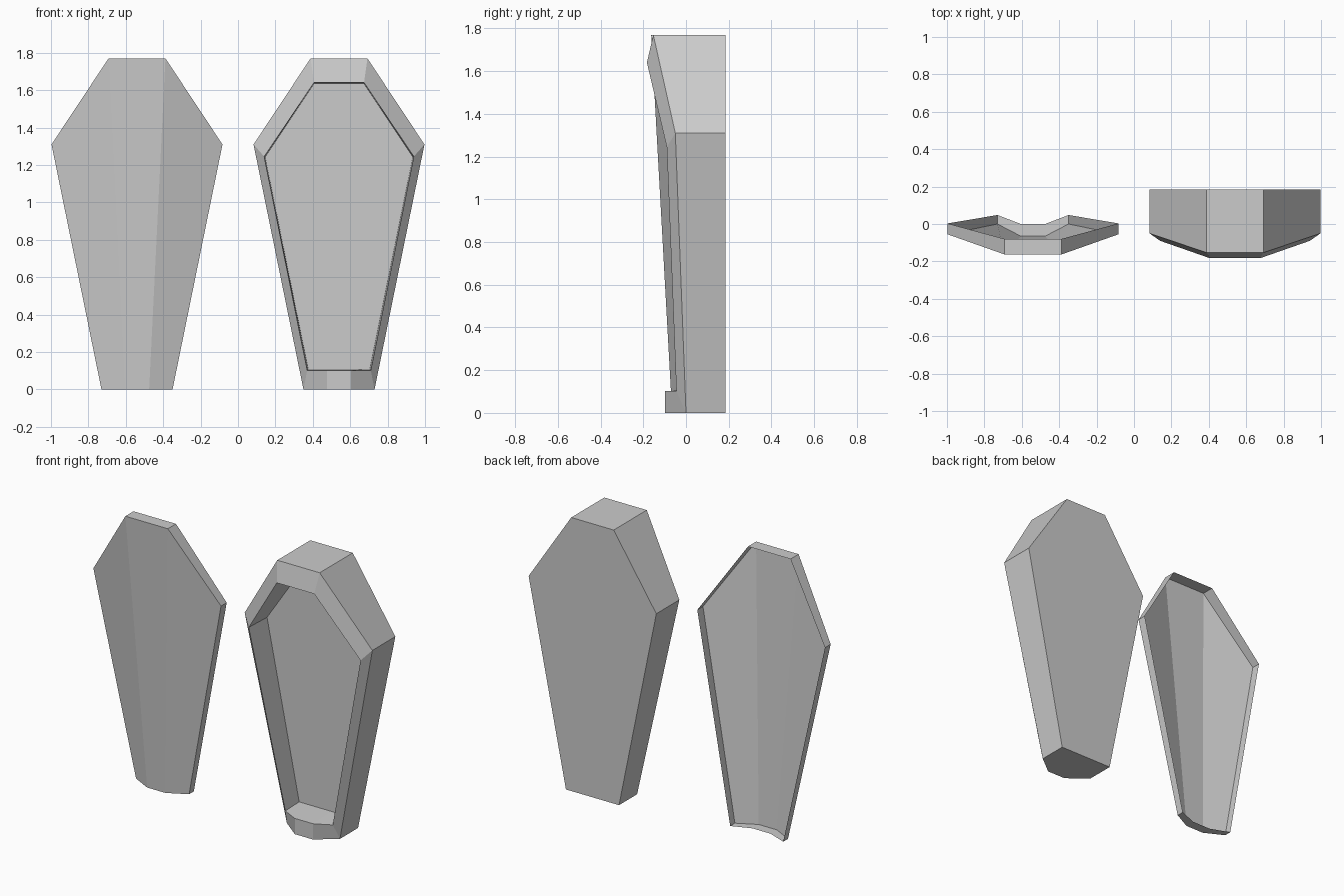
import bpy, bmesh

if "Cube" in bpy.data.objects:
    bpy.data.objects.remove(bpy.data.objects["Cube"])


def ring(bm, cx, mid, foot, shoulder, top):
    """Mirrored eight-point coffin outline from four (half width, y, z) points."""
    half = [mid, foot, shoulder, top]
    pts = half + [(-x, y, z) for x, y, z in reversed(half)]
    return [bm.verts.new((cx + x, y, z)) for x, y, z in pts]


def bridge(bm, a, b):
    for i in range(8):
        j = (i + 1) % 8
        bm.faces.new((a[i], a[j], b[j], b[i]))


def finish(bm, name):
    bmesh.ops.recalc_face_normals(bm, faces=bm.faces)
    mesh = bpy.data.meshes.new(name)
    bm.to_mesh(mesh)
    bm.free()
    bpy.context.collection.objects.link(bpy.data.objects.new(name, mesh))


# Coffin box: back, outer rim, bevelled inner rim with foot block, recessed panel
bm = bmesh.new()
C = 0.54
back = ring(bm, C, (.065, .185, 0), (.19, .185, 0), (.457, .185, 1.31), (.152, .185, 1.77))
outer = ring(bm, C, (.065, -.098, 0), (.19, 0, 0), (.457, -.05, 1.31), (.152, -.153, 1.77))
inner = ring(bm, C, (.065, -.098, .102), (.17, -.045, .102), (.4, -.09, 1.245), (.134, -.183, 1.64))
panel = ring(bm, C, (.065, .09, .11), (.165, .09, .11), (.395, .09, 1.243), (.132, .09, 1.637))
bm.faces.new(back)
for a, b in ((back, outer), (outer, inner), (inner, panel)):
    bridge(bm, a, b)
bm.faces.new(panel)
finish(bm, "coffin_box")

# Lid: faceted open-backed shell with three front panels
bm = bmesh.new()
front = ring(bm, -C, (.065, -.065, 0), (.19, 0, 0), (.457, -.055, 1.31), (.152, -.163, 1.77))
rim = ring(bm, -C, (.065, 0, 0), (.19, .048, 0), (.457, .003, 1.31), (.152, -.08, 1.77))
bridge(bm, front, rim)
bm.faces.new(front[0:4])
bm.faces.new(front[4:8])
bm.faces.new((front[0], front[3], front[4], front[7]))
finish(bm, "coffin_lid")
